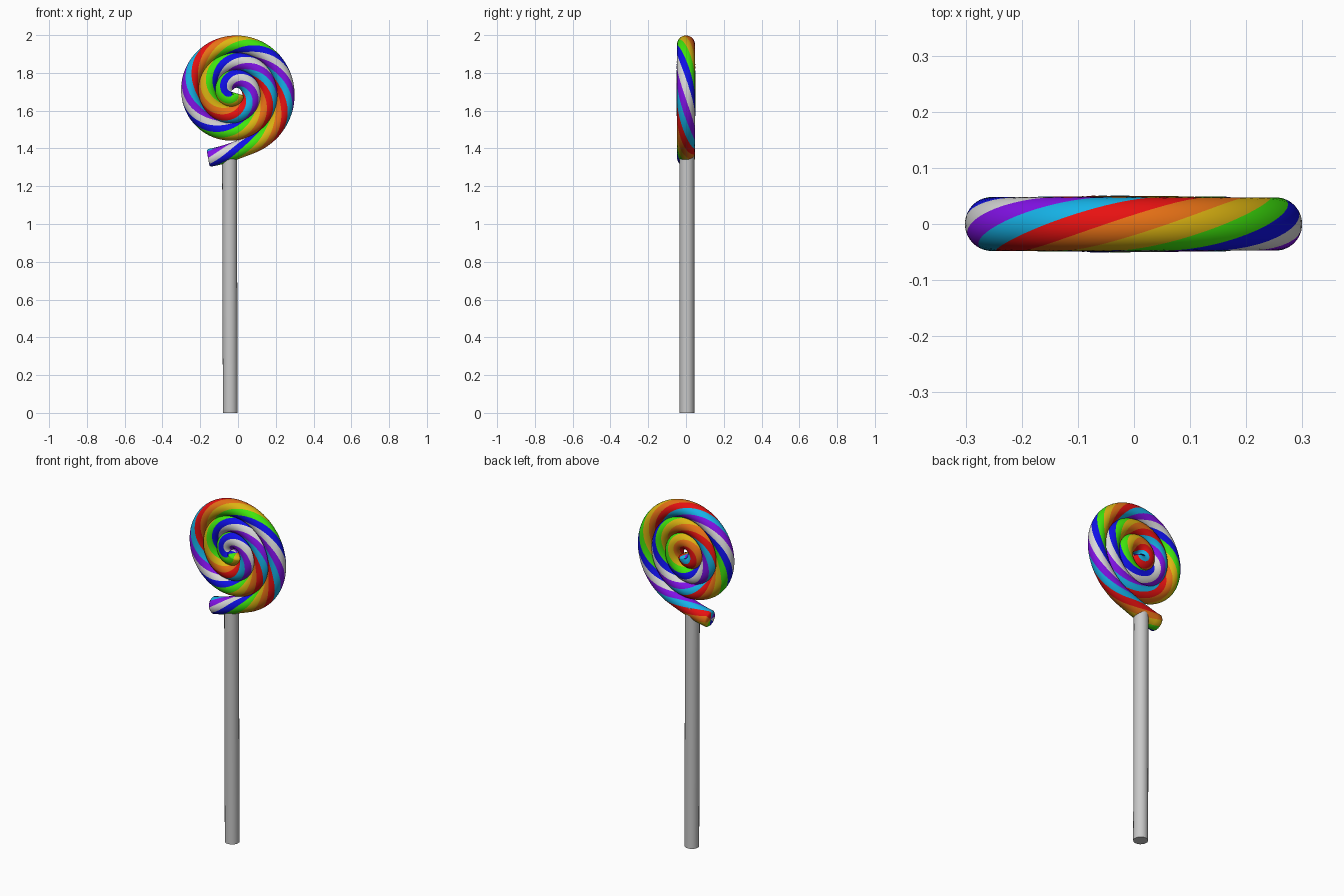
import bpy, bmesh, math
from mathutils import Vector

if "Cube" in bpy.data.objects:
    bpy.data.objects.remove(bpy.data.objects["Cube"])


def material(name, rgb):
    m = bpy.data.materials.new(name)
    m.diffuse_color = (*rgb, 1)
    m.use_nodes = True
    m.node_tree.nodes["Principled BSDF"].inputs["Base Color"].default_value = m.diffuse_color
    return m


# stripe colours in the order they appear along the candy rope
STRIPES = [material(n, c) for n, c in (
    ("blue", (0.005, 0.005, 0.8)), ("green", (0.05, 0.8, 0.004)),
    ("yellow", (0.72, 0.46, 0.006)), ("orange", (0.82, 0.17, 0.008)),
    ("red", (0.85, 0.006, 0.006)), ("sky blue", (0.008, 0.46, 0.82)),
    ("purple", (0.23, 0.006, 0.82)), ("white", (0.68, 0.68, 0.68)))]
STICK_GREY = material("stick grey", (0.58, 0.58, 0.58))

CX, CZ = -0.023, 1.6975      # centre of the spiral
T0, T1, N = -0.306, 2.85, 260  # turns, counted from the right-hand side
SIDES, PITCH = 24, 0.75      # rope sides, length of one full twist


def path(t):
    """Spiral centre line, with the tail leaving it at the bottom left."""
    r = 0.275 - 0.09 * t + 6.0 * max(0, -t - 0.2) ** 2
    a = 2 * math.pi * t
    return Vector((CX + r * math.cos(a), 0, CZ + r * math.sin(a)))


def candy():
    ts = [T0 + (T1 - T0) * i / N for i in range(N + 1)]
    pts = [path(t) for t in ts]
    length = [0.0]
    for a, b in zip(pts, pts[1:]):
        length.append(length[-1] + (b - a).length)
    top = min(range(N + 1), key=lambda i: abs(ts[i] - 0.25))
    s_ref = length[top] - 0.077

    bm = bmesh.new()

    def ring(i, scale=1.0, shift=0.0):
        d = (path(ts[i] + 1e-3) - path(ts[i] - 1e-3)).normalized()
        n = Vector((d.z, 0, -d.x))
        rad = (0.0475 + 0.0012 * max(0, ts[i])) * scale
        vs = []
        for j in range(SIDES):
            # the rings turn along the rope so the faces follow the stripes
            f = 2 * math.pi * (j / SIDES - (length[i] - s_ref) / PITCH)
            off = n * math.cos(f) + Vector((0, 1, 0)) * math.sin(f)
            vs.append(bm.verts.new(pts[i] + d * shift + off * rad))
        return vs, pts[i] + d * shift

    def paint(face, j):
        face.material_index = (j // 3 + 3) % 8
        face.smooth = True

    # rope wall, with a slightly rounded edge at both ends
    start, c0 = ring(0, 0.85, -0.008)
    end, c1 = ring(N, 0.8, 0.01)
    rings = [start] + [ring(i)[0] for i in range(N + 1)] + [end]
    for a, b in zip(rings, rings[1:]):
        for j in range(SIDES):
            k = (j + 1) % SIDES
            paint(bm.faces.new((a[j], a[k], b[k], b[j])), j)
    # striped end caps
    for loop, c in ((start, c0), (end, c1)):
        mid = bm.verts.new(c)
        for j in range(SIDES):
            paint(bm.faces.new((mid, loop[j], loop[(j + 1) % SIDES])), j)
    bmesh.ops.recalc_face_normals(bm, faces=bm.faces)

    me = bpy.data.meshes.new("candy_spiral")
    bm.to_mesh(me)
    bm.free()
    for m in STRIPES:
        me.materials.append(m)
    ob = bpy.data.objects.new("candy_spiral", me)
    bpy.context.collection.objects.link(ob)


candy()

# stick
bpy.ops.mesh.primitive_cylinder_add(vertices=20, radius=0.039, depth=1.4,
                                    location=(-0.043, 0.005, 0.7))
stick = bpy.context.object
stick.name = "stick"
stick.data.materials.append(STICK_GREY)
for v in stick.data.vertices:      # very slight lean to the left
    v.co.x -= 0.002 * v.co.z / 0.7
bpy.ops.object.shade_smooth_by_angle(angle=math.radians(40))
